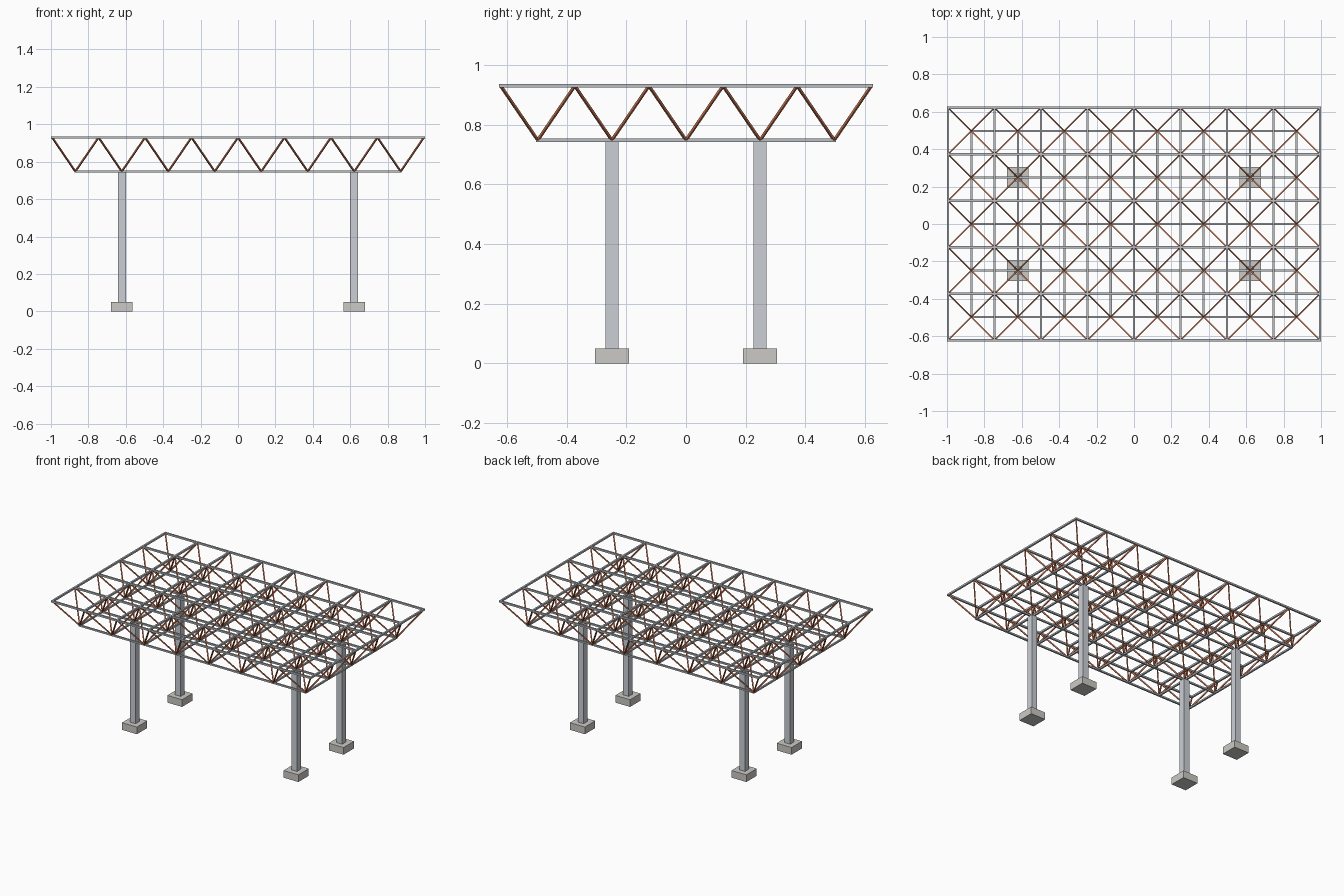
import bpy, bmesh
from mathutils import Vector, Matrix

if "Cube" in bpy.data.objects:
    bpy.data.objects.remove(bpy.data.objects["Cube"])

S = 0.2485            # grid bay
NX, NY = 8, 5         # bays along x and y
ZT, ZB = 0.93, 0.748  # chord layer heights


def material(name, rgb):
    m = bpy.data.materials.new(name)
    m.diffuse_color = (*rgb, 1)
    m.use_nodes = True
    m.node_tree.nodes["Principled BSDF"].inputs["Base Color"].default_value = m.diffuse_color
    return m


steel = material("grey_steel", (0.50, 0.53, 0.56))
rust = material("rust_red", (0.55, 0.17, 0.08))
pale = material("column_steel", (0.60, 0.63, 0.67))
stone = material("concrete", (0.60, 0.59, 0.56))


def finish(name, bm, mat):
    me = bpy.data.meshes.new(name)
    bm.to_mesh(me)
    bm.free()
    ob = bpy.data.objects.new(name, me)
    me.materials.append(mat)
    bpy.context.collection.objects.link(ob)


def bar(bm, a, b, w):
    """Square bar of width w from a to b."""
    a, b = Vector(a), Vector(b)
    d = b - a
    z = d.normalized()
    x = Vector((0, 0, 1)).cross(z)
    x = x.normalized() if x.length > 1e-4 else Vector((1, 0, 0))
    y = z.cross(x)
    m = Matrix((x * w, y * w, d)).transposed().to_4x4()
    m.translation = (a + b) / 2
    bmesh.ops.create_cube(bm, size=1, matrix=m)


def coords(n):
    return [(i - (n - 1) / 2) * S for i in range(n)]


def chord_grid(name, xs, ys, z, w):
    bm = bmesh.new()
    e = w / 2
    for y in ys:
        bar(bm, (xs[0] - e, y, z), (xs[-1] + e, y, z), w)
    for x in xs:
        bar(bm, (x, ys[0] - e, z), (x, ys[-1] + e, z), w)
    finish(name, bm, steel)


# Top and bottom chord layers
chord_grid("top_chords", coords(NX + 1), coords(NY + 1), ZT, 0.012)
chord_grid("bottom_chords", coords(NX), coords(NY), ZB, 0.011)

# Pyramid diagonals from each bottom node to four top nodes
bm = bmesh.new()
for x in coords(NX):
    for y in coords(NY):
        for sx in (-1, 1):
            for sy in (-1, 1):
                bar(bm, (x, y, ZB), (x + sx * S / 2, y + sy * S / 2, ZT), 0.008)
finish("diagonals", bm, rust)

# Columns and footings
for i, sx in enumerate((-1, 1)):
    for j, sy in enumerate((-1, 1)):
        x, y = sx * 2.5 * S, sy * S
        bm = bmesh.new()
        bar(bm, (x, y, 0.05), (x, y, ZB - 0.004), 0.043)
        finish(f"column_{i}{j}", bm, pale)
        bm = bmesh.new()
        bar(bm, (x, y, 0), (x, y, 0.05), 0.114)
        finish(f"footing_{i}{j}", bm, stone)
